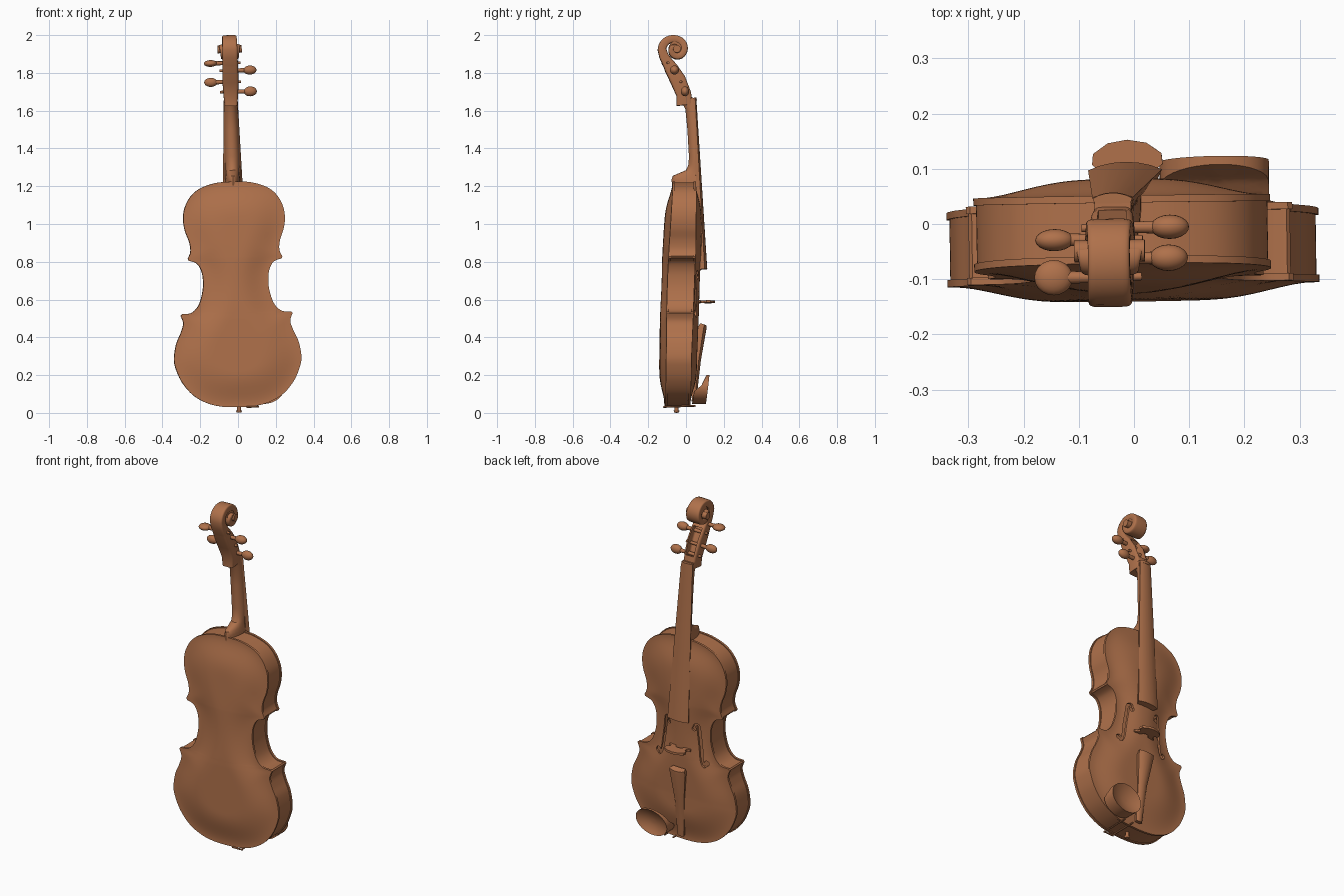
import bpy, bmesh, math
from mathutils import Matrix, Vector

if "Cube" in bpy.data.objects:
    bpy.data.objects.remove(bpy.data.objects["Cube"])

wood = bpy.data.materials.new("wood")
wood.diffuse_color = (0.43, 0.165, 0.07, 1)
wood.use_nodes = True
wood.node_tree.nodes["Principled BSDF"].inputs["Base Color"].default_value = wood.diffuse_color
# the whole instrument leans slightly
LEAN = Matrix.Translation((0.005, 0, 0)) @ Matrix.Rotation(0.015, 4, 'Z') @ Matrix.Rotation(-0.026, 4, 'Y')


def finish(bm, name):
    bmesh.ops.recalc_face_normals(bm, faces=bm.faces)
    bm.transform(LEAN)
    me = bpy.data.meshes.new(name)
    bm.to_mesh(me)
    bm.free()
    me.materials.append(wood)
    ob = bpy.data.objects.new(name, me)
    bpy.context.collection.objects.link(ob)
    return ob


def cut(ob, cutters):
    """Subtract cutters one by one, trying the next solver if a result loses faces."""
    for c in cutters:
        for solver in ('MANIFOLD', 'EXACT', 'FLOAT'):
            m = ob.modifiers.new("cut", 'BOOLEAN')
            m.object, m.operation, m.solver = c, 'DIFFERENCE', solver
            ev = ob.evaluated_get(bpy.context.evaluated_depsgraph_get())
            me = bpy.data.meshes.new_from_object(ev)
            ob.modifiers.clear()
            if len(me.polygons) > 0.9 * len(ob.data.polygons) and len(me.polygons) != len(ob.data.polygons):
                ob.data = me
                break
        bpy.data.objects.remove(c)


def spline(p, n=6):
    out = []
    for i in range(len(p) - 1):
        a, b, c, d = (Vector(p[max(0, min(len(p) - 1, i + k))]) for k in (-1, 0, 1, 2))
        for s in range(n):
            t = s / n
            out.append(0.5 * (2 * b + (c - a) * t + (2 * a - 5 * b + 4 * c - d) * t * t
                              + (3 * b - a - 3 * c + d) * t ** 3))
    return out + [Vector(p[-1])]


def lerp(table, z):
    for (z0, y0), (z1, y1) in zip(table, table[1:]):
        if z <= z1:
            return y0 + (y1 - y0) * max(0, (z - z0) / (z1 - z0))
    return table[-1][1]


def skin(bm, rings):
    n = len(rings[0])
    for r, s in zip(rings, rings[1:]):
        for k in range(n):
            bm.faces.new((r[k], r[(k + 1) % n], s[(k + 1) % n], s[k]))
    bm.faces.new(rings[0])
    bm.faces.new(rings[-1])


def loft(name, secs, shape, follow=True):
    """Sweep a unit shape through sections (y, z, half depth, half width)."""
    bm, rings = bmesh.new(), []
    for i, (y, z, ht, hw) in enumerate(secs):
        a, b = secs[max(0, i - 1)], secs[min(len(secs) - 1, i + 1)]
        t = Vector((b[0] - a[0], b[1] - a[1])).normalized() if follow else Vector((0, 1))
        rings.append([bm.verts.new((hw * u, y + t.y * ht * v, z - t.x * ht * v)) for u, v in shape])
    skin(bm, rings)
    return finish(bm, name)


def prism(name, pts, lo, hi, place):
    bm = bmesh.new()
    skin(bm, [[bm.verts.new(place(u, v, w)) for u, v in pts] for w in (lo, hi)])
    return finish(bm, name)


def rod(bm, p, q, r1, r2, seg=16):
    p, q = Vector(p), Vector(q)
    m = Matrix.Translation((p + q) / 2) @ (q - p).to_track_quat('Z', 'Y').to_matrix().to_4x4()
    bmesh.ops.create_cone(bm, cap_ends=True, segments=seg, radius1=r1, radius2=r2,
                          depth=(q - p).length, matrix=m)


def superellipse(e, n=24):
    f = lambda c: math.copysign(abs(c) ** e, c)
    return [(f(math.cos(2 * math.pi * k / n)), f(math.sin(2 * math.pi * k / n))) for k in range(n)]


BOXY = superellipse(0.35)
NECK = [(math.cos(math.pi * k / 14), 1 - 2 * math.sin(math.pi * k / 14)) for k in range(15)]
BOARD = [(-0.8, -1), (0.8, -1), (1, 0.3), (0.7, 0.68), (0.36, 0.92), (0, 1), (-0.36, 0.92), (-0.7, 0.68), (-1, 0.3)]

# body half outline (x, z): lower bout, waist, upper bout
lower = [(0, .03), (.08, .034), (.16, .053), (.235, .095), (.292, .16), (.325, .23), (.337, .29),
         (.324, .37), (.298, .43), (.283, .48), (.296, .522)]
waist = [(.288, .53), (.24, .535), (.202, .57), (.18, .63), (.172, .69), (.178, .75), (.202, .795), (.245, .812)]
upper = [(.25, .822), (.235, .86), (.24, .91), (.261, .97), (.269, 1.03), (.26, 1.09), (.228, 1.15),
         (.175, 1.193), (.09, 1.22), (0, 1.225)]
outline = spline(lower) + spline(waist) + spline(upper)
for a, b in zip(outline, outline[1:]):
    b.y = max(b.y, a.y + 2e-4)
BACK = [(.03, -.113), (.5, -.107), (.82, -.096), (1.22, -.071)]
FRONT = [(.03, .022), (.3, .025), (.55, .037), (.85, .049), (1.22, .052)]
EDGES = [(s * (a.x + b.x) / 2, (a.y + b.y) / 2, (a - b).length) for a, b in zip(outline, outline[1:]) for s in (-1, 1)]


def swell(x, z):
    """Arch factor from a smooth distance to the outline."""
    total = sum(l / ((x - u) ** 2 + (z - v) ** 2 + 1e-7) ** 2 for u, v, l in EDGES)
    t = max(0, min(1, ((math.pi / 2 / total) ** (1 / 3) - .008) / .16))
    return t * t * (3 - 2 * t)


def plate(name, edge, sign, arch, cols=14, thick=.013):
    n = 2 * cols + 1
    bm, rings = bmesh.new(), []
    for p in outline:
        w = max(p.x, .003)
        hs = [swell(w * j / cols, p.y) for j in range(cols + 1)]
        row = [(w * j / cols, lerp(edge, p.y) + sign * arch * hs[abs(j)]) for j in range(-cols, cols + 1)]
        rings.append([bm.verts.new((x, y, p.y)) for x, y in row]
                     + [bm.verts.new((x, y - sign * thick, p.y)) for x, y in row[::-1]])
    for r, s in zip(rings, rings[1:]):
        for k in range(2 * n):
            bm.faces.new((r[k], r[(k + 1) % (2 * n)], s[(k + 1) % (2 * n)], s[k]))
    for r in (rings[0], rings[-1]):
        for k in range(n - 1):
            bm.faces.new((r[k], r[k + 1], r[-2 - k], r[-1 - k]))
    return finish(bm, name)


plate("back_plate", BACK, -1, .03)

# front plate with the two f-shaped sound holes
top = plate("front_plate", FRONT, 1, .032)
f_path = spline([(.078, .722), (.085, .742), (.103, .738), (.108, .69), (.118, .61), (.127, .54), (.143, .508), (.156, .522)], 4)
cutters = []
for s in (-1, 1):
    left, right = [], []
    for i, p in enumerate(f_path):
        t = (f_path[min(i + 1, len(f_path) - 1)] - f_path[max(i - 1, 0)]).normalized()
        w = .004 + .006 * math.sin(math.pi * i / (len(f_path) - 1))
        left.append((s * (p.x - t.y * w), p.y + t.x * w))
        right.append((s * (p.x + t.y * w), p.y - t.x * w))
    place = lambda u, v, w: (u, w, v)
    cutters.append(prism("f_cutter", left + right[::-1], -.02, .12, place))
    for cx, cz, r in ((.080, .718, .012), (.154, .527, .015)):
        eye = [(s * cx + r * u, cz + r * v) for u, v in superellipse(1, 16)]
        cutters.append(prism("eye_cutter", eye, -.02, .12, place))
cut(top, cutters)

# ribs: side wall set in a little from the plate edges
bm, inset = bmesh.new(), []
for i, p in enumerate(outline):
    t = (outline[min(i + 1, len(outline) - 1)] - outline[max(i - 1, 0)]).normalized()
    inset.append(Vector((max(0, p.x - t.y * .005), p.y + t.x * .005)))
loop = [(p.x, p.y) for p in inset] + [(-p.x, p.y) for p in inset[-2:0:-1]]
pairs = [(bm.verts.new((x, lerp(BACK, z) + .006, z)), bm.verts.new((x, lerp(FRONT, z) - .006, z))) for x, z in loop]
for a, b in zip(pairs, pairs[1:] + pairs[:1]):
    bm.faces.new((a[0], b[0], b[1], a[1]))
finish(bm, "ribs")

# neck with heel, listed as back y, front y, z, half width
neck = [(-.072, .05, 1.19, .042), (-.076, .055, 1.235, .04), (-.07, .058, 1.255, .037), (-.035, .058, 1.27, .036),
        (.0, .058, 1.285, .036), (.014, .058, 1.315, .038), (.016, .057, 1.36, .039), (.008, .049, 1.5, .037), (-.003, .042, 1.61, .035),
        (-.02, .038, 1.64, .034), (-.03, .038, 1.67, .034)]
loft("neck", [((a + b) / 2, z, (b - a) / 2, w) for a, b, z, w in neck], NECK, False)
loft("fingerboard", [(.092, .76, .021, .067), (.046, 1.655, .010, .037)], BOARD)
loft("nut", [(.044, 1.653, .014, .036), (.043, 1.668, .014, .036)], BOARD)

# hollow peg box
pegbox = loft("peg_box", [(-.006, 1.63, .044, .034), (-.012, 1.69, .04, .039), (-.043, 1.765, .042, .043),
                          (-.078, 1.825, .036, .042), (-.105, 1.87, .026, .040)], BOXY)
cut(pegbox, [loft("cavity_cutter", [(.021, 1.70, .04, .025), (-.010, 1.785, .04, .028), (-.046, 1.845, .036, .028)], BOXY)])

# scroll: spiral band, one key (outer radius, half depth, half width) per quarter turn
keys = spline([(.102, .023, .040), (.072, .019, .038), (.058, .018, .042), (.055, .018, .047), (.043, .018, .053), (.022, .010, .06)], 8)
cy, cz = -.048, 1.926
path = [(-.094, 1.85, .03, .041), (-.117, 1.89, .025, .040)]
for i, (R, ht, hw) in enumerate(keys):
    a = math.pi - i * math.pi / 16
    path.append((cy + (R - ht) * math.cos(a), cz + (R - ht) * math.sin(a), ht, hw))
loft("scroll", path, BOXY)
bm = bmesh.new()
rod(bm, (-.036, cy, cz), (.036, cy, cz), .044, .044, 28)
rod(bm, (-.064, cy, cz), (.064, cy, cz), .02, .02, 20)
finish(bm, "scroll_eye")

# four tuning pegs, alternating sides
for i, (s, y, z, ry, rz) in enumerate([(1, -.006, 1.70, .022, .026), (-1, -.027, 1.753, .02, .024),
                                       (1, -.062, 1.813, .024, .024), (-1, -.095, 1.853, .032, .018)]):
    bm = bmesh.new()
    rod(bm, (-s * .056, y, z), (s * .09, y, z), .007, .012)
    bmesh.ops.create_uvsphere(bm, u_segments=20, v_segments=12, radius=1,
                              matrix=Matrix.Translation((s * .104, y, z)) @ Matrix.Diagonal((.035, ry, rz, 1)))
    finish(bm, f"tuning_peg_{i + 1}")

# bridge, drawn in x/y
half = [(.018, .085), (.03, .062), (.066, .056), (.066, .073), (.05, .08), (.046, .095), (.064, .108), (.062, .128), (.035, .147), (0, .153)]
prism("bridge", [(0, .09)] + half + [(-x, y) for x, y in half[-2::-1]], .582, .595, lambda u, v, w: (u, v, w))

# tailpiece and the end button
loft("tailpiece", [(.042, .06, .012, .02), (.062, .28, .017, .03), (.086, .45, .023, .05), (.092, .468, .018, .048)], BOARD)
bm = bmesh.new()
rod(bm, (0, -.05, .001), (0, -.05, .012), .012, .016, 20)
rod(bm, (0, -.05, .012), (0, -.05, .045), .010, .010, 20)
finish(bm, "end_button")

# chin rest: dished oval, thick at the body edge with a lip that rises free
UNDER = [(.04, .03), (.11, .04), (.14, .08), (.2, .108)]
bm, rings = bmesh.new(), []
for k in list(range(1, 8)) + list(range(-7, 0)):
    r, ring = abs(k) / 7, []
    for j in range(36):
        a = 2 * math.pi * j / 36
        u, v = .1 * r * math.cos(a), .075 * r * math.sin(a)
        x, z = .145 + u * .985 - v * .17, .12 + u * .17 + v * .985
        y = .088 + .12 * (z - .118) + .024 * r * r
        ring.append(bm.verts.new((x, y if k > 0 else min(y - .012, lerp(UNDER, z)), z)))
    rings.append(ring)
skin(bm, rings)
rest = finish(bm, "chin_rest")
bm = bmesh.new()
for x in (.045, .1):
    rod(bm, (x, -.118, .03), (x, .05, .036), .0045, .0045, 10)
rod(bm, (.04, -.118, .03), (.105, -.118, .03), .0045, .0045, 10)
finish(bm, "chin_rest_clamp")

# smooth shading with sharp edges kept
bpy.ops.object.select_all(action='SELECT')
bpy.context.view_layer.objects.active = rest
bpy.ops.object.shade_smooth_by_angle(angle=math.radians(35))
